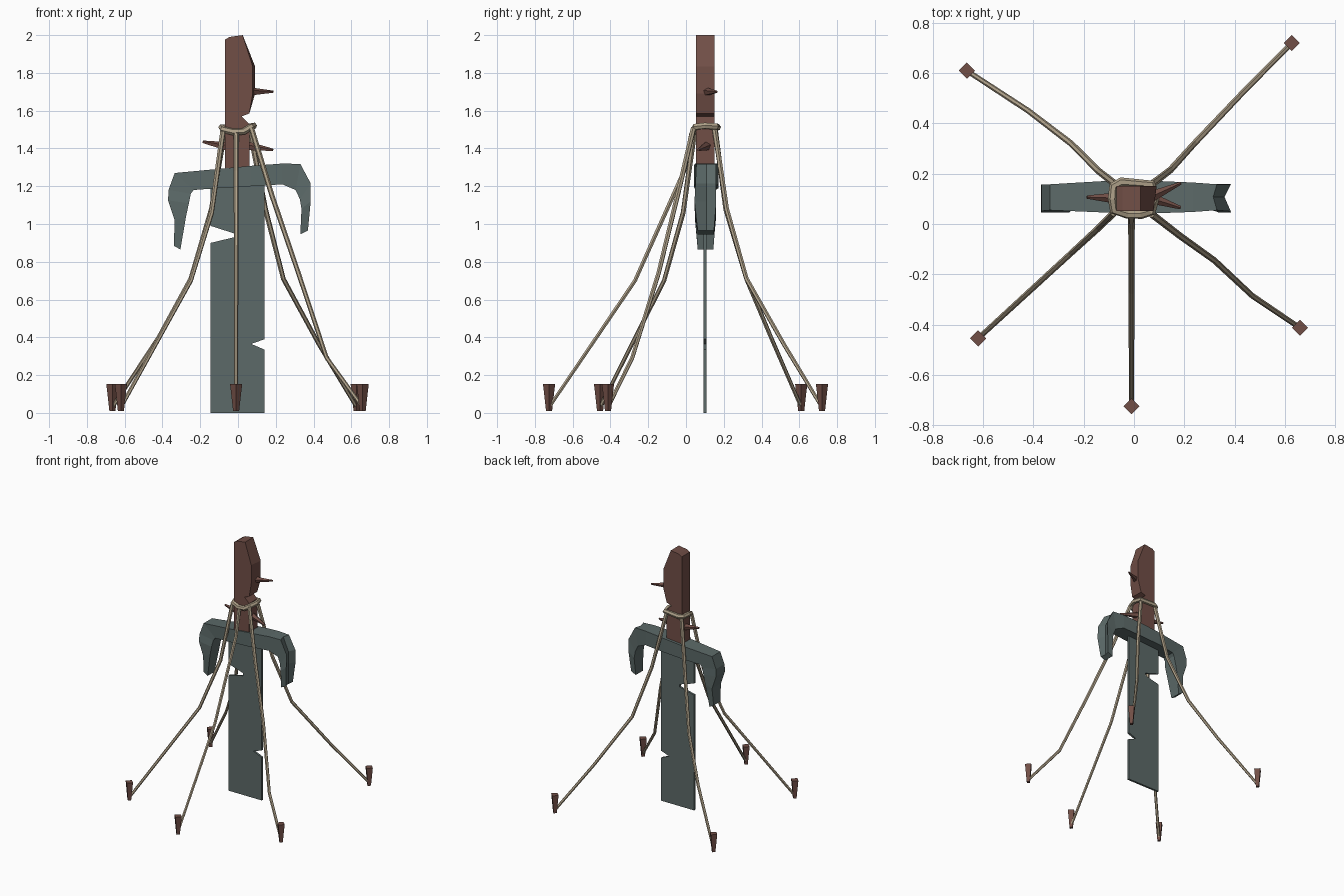
import bpy, bmesh
from mathutils import Vector

if "Cube" in bpy.data.objects:
    bpy.data.objects.remove(bpy.data.objects["Cube"])


def material(name, rgb):
    m = bpy.data.materials.new(name)
    m.diffuse_color = (*rgb, 1)
    m.use_nodes = True
    m.node_tree.nodes["Principled BSDF"].inputs["Base Color"].default_value = m.diffuse_color
    return m


WOOD = material("red brown wood", (0.165, 0.077, 0.062))
CLOTH = material("slate green cloth", (0.107, 0.144, 0.140))
ROPE = material("pale rope", (0.434, 0.361, 0.254))


def finish(bm, name, mat):
    bmesh.ops.recalc_face_normals(bm, faces=bm.faces[:])
    me = bpy.data.meshes.new(name)
    bm.to_mesh(me)
    bm.free()
    me.materials.append(mat)
    ob = bpy.data.objects.new(name, me)
    bpy.context.collection.objects.link(ob)
    return ob


def slab(name, profile, y0, y1, mat, front_shift=0.0):
    """Extrude an xz outline from y0 to y1; right-hand front edge may be set back."""
    bm = bmesh.new()
    front = [bm.verts.new((x - (front_shift if x > 0.07 else 0), y0, z)) for x, z in profile]
    back = [bm.verts.new((x, y1, z)) for x, z in profile]
    bm.faces.new(front)
    bm.faces.new(back[::-1])
    n = len(profile)
    for i in range(n):
        j = (i + 1) % n
        bm.faces.new((front[i], back[i], back[j], front[j]))
    return finish(bm, name, mat)


def loft(name, rings, mat):
    """Skin a row of equal-sized vertex rings and cap both ends."""
    bm = bmesh.new()
    vs = [[bm.verts.new(p) for p in r] for r in rings]
    for a, b in zip(vs, vs[1:]):
        for i in range(len(a)):
            j = (i + 1) % len(a)
            bm.faces.new((a[i], a[j], b[j], b[i]))
    bm.faces.new(vs[0][::-1])
    bm.faces.new(vs[-1])
    return finish(bm, name, mat)


def spike(name, base, tip, r0, r1, sides=5):
    base, tip = Vector(base), Vector(tip)
    bm = bmesh.new()
    bmesh.ops.create_cone(bm, cap_ends=True, segments=sides, radius1=r0, radius2=r1,
                          depth=(tip - base).length)
    rot = (tip - base).to_track_quat('Z', 'Y').to_matrix().to_4x4()
    bm.transform(rot)
    bmesh.ops.translate(bm, vec=(base + tip) / 2, verts=bm.verts[:])
    return finish(bm, name, WOOD)


def rope(name, pts, radius, cyclic=False, taper=1.0):
    cu = bpy.data.curves.new(name, 'CURVE')
    cu.dimensions = '3D'
    cu.bevel_depth = radius
    cu.bevel_resolution = 1
    cu.use_fill_caps = True
    sp = cu.splines.new('POLY')
    sp.points.add(len(pts) - 1)
    for i, (p, q) in enumerate(zip(sp.points, pts)):
        p.co = (*q, 1)
        p.radius = 1 + (taper - 1) * i / (len(pts) - 1)
    sp.use_cyclic_u = cyclic
    sp.use_smooth = False
    cu.materials.append(ROPE)
    ob = bpy.data.objects.new(name, cu)
    bpy.context.collection.objects.link(ob)


# Carved post: notched at the neck, jutting forehead on the right
slab("carved_post",
     [(-0.07, 1.25), (0.06, 1.25), (0.06, 1.53), (0.02, 1.57), (0.06, 1.585), (0.09, 1.69),
      (0.09, 1.835), (0.025, 2.0), (-0.045, 1.99), (-0.07, 1.975)],
     0.052, 0.152, WOOD, front_shift=0.012)

# Wooden spikes
spike("upper_spike", (0.06, 0.105, 1.70), (0.187, 0.163, 1.70), 0.024, 0.006)
spike("lower_spike", (0.03, 0.115, 1.415), (0.185, 0.065, 1.392), 0.028, 0.007)
spike("left_spike", (-0.04, 0.102, 1.405), (-0.187, 0.107, 1.435), 0.028, 0.007)

# Hanging banner with torn notches
slab("banner",
     [(-0.145, 0), (0.14, 0), (0.14, 0.335), (0.07, 0.365), (0.14, 0.39), (0.14, 1.23),
      (-0.145, 1.23), (-0.145, 0.99), (-0.02, 0.95), (-0.02, 0.93), (-0.145, 0.90)],
     0.092, 0.108, CLOTH)

# Draped shoulder cloth: outer point, inner point, front y, back y, crease depth
stations = [
    ((-0.34, 0.885), (-0.305, 0.865), 0.062, 0.145, 0.0),
    ((-0.335, 1.02), (-0.275, 1.04), 0.048, 0.158, 0.0),
    ((-0.37, 1.125), (-0.26, 1.11), 0.045, 0.158, 0.0),
    ((-0.368, 1.18), (-0.25, 1.16), 0.052, 0.156, 0.0),
    ((-0.335, 1.27), (-0.235, 1.18), 0.055, 0.158, 0.0),
    ((-0.10, 1.292), (-0.10, 1.19), 0.045, 0.172, 0.0),
    ((0.07, 1.308), (0.07, 1.20), 0.042, 0.172, 0.0),
    ((0.235, 1.32), (0.235, 1.21), 0.048, 0.165, 0.0),
    ((0.33, 1.318), (0.305, 1.18), 0.055, 0.158, 0.015),
    ((0.385, 1.215), (0.328, 1.13), 0.050, 0.158, 0.025),
    ((0.385, 1.12), (0.336, 1.08), 0.045, 0.160, 0.025),
    ((0.37, 0.965), (0.33, 0.945), 0.062, 0.148, 0.010),
]
rings = []
for (ox, oz), (ix, iz), y0, y1, c in stations:
    rings.append([(ox, y0, oz), (ox - c, 0.108, oz), (ox, y1, oz), (ix, y1, iz), (ix, y0, iz)])
loft("shoulder_cloth", rings, CLOTH)

# Rope loop round the neck
rope("neck_loop",
     [(-0.08, 0.055, 1.50), (-0.025, 0.038, 1.487), (0.03, 0.038, 1.49), (0.07, 0.05, 1.515),
      (0.083, 0.10, 1.52), (0.07, 0.158, 1.516), (-0.05, 0.168, 1.512), (-0.082, 0.15, 1.51),
      (-0.086, 0.10, 1.512)], 0.018, cyclic=True)

# Guy ropes, neck to ground, each ending in a peg
guys = {
    "front_left": [(-0.08, 0.045, 1.49), (-0.14, -0.015, 1.06), (-0.25, -0.116, 0.70),
                   (-0.62, -0.455, 0.03)],
    "front_middle": [(-0.01, 0.03, 1.48), (-0.01, -0.01, 1.28), (-0.01, -0.27, 0.70),
                     (-0.01, -0.725, 0.03)],
    "front_right": [(0.07, 0.04, 1.51), (0.18, -0.045, 1.15), (0.32, -0.145, 0.74),
                    (0.47, -0.285, 0.29), (0.66, -0.413, 0.03)],
    "back_right": [(0.06, 0.15, 1.51), (0.145, 0.215, 1.08), (0.24, 0.32, 0.71),
                   (0.43, 0.52, 0.36), (0.628, 0.72, 0.03)],
    "back_left": [(-0.07, 0.155, 1.50), (-0.14, 0.21, 1.08), (-0.25, 0.32, 0.71),
                  (-0.42, 0.45, 0.40), (-0.665, 0.61, 0.03)],
}
for name, pts in guys.items():
    rope(name + "_rope", pts, 0.0145, taper=0.7)
    x, y, _ = pts[-1]
    spike(name + "_peg", (x, y, 0.01), (x, y, 0.152), 0.016, 0.032, sides=4)
